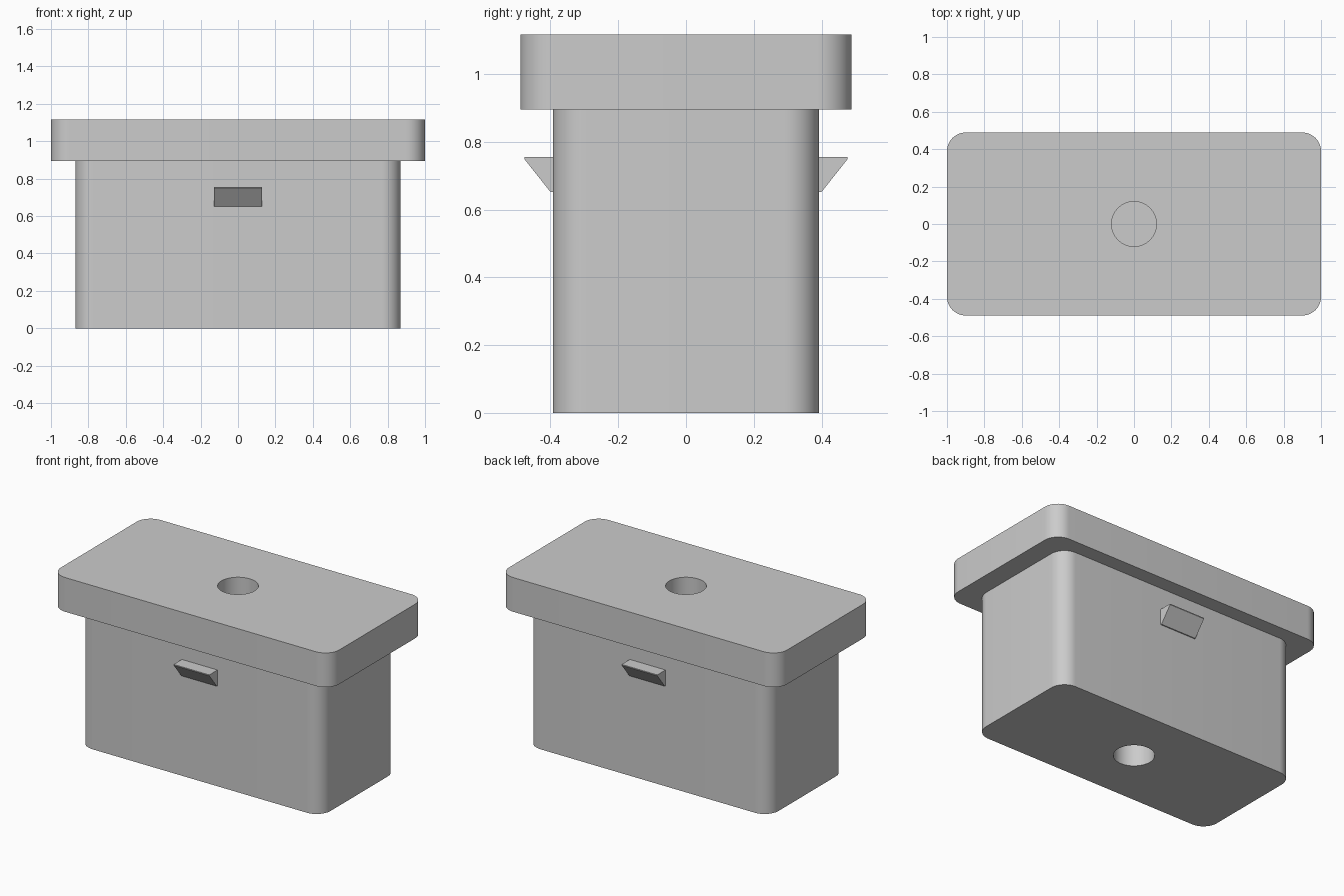
import bpy, bmesh
from math import sin, cos, pi, radians

cube = bpy.data.objects.get("Cube")
if cube:
    bpy.data.objects.remove(cube, do_unlink=True)

grey = bpy.data.materials.new("plain grey")
grey.use_nodes = True
COLOUR = (0.6, 0.6, 0.6, 1)
grey.diffuse_color = COLOUR
grey.node_tree.nodes["Principled BSDF"].inputs["Base Color"].default_value = COLOUR

PLUG_X, PLUG_Y = 0.87, 0.393
LID_X, LID_Y = 1.0, 0.489
LEDGE_Z, TOP_Z = 0.895, 1.117
CORNER, BORE = 0.1, 0.12


def rounded_outline(hx, hy, r, steps=12):
    pts = []
    for i, (sx, sy) in enumerate(((1, 1), (-1, 1), (-1, -1), (1, -1))):
        for k in range(steps + 1):
            a = (i + k / steps) * pi / 2
            pts.append((sx * (hx - r) + r * cos(a), sy * (hy - r) + r * sin(a)))
    return pts


def circle_outline(r, steps=48):
    return [(r * cos(2 * pi * k / steps), r * sin(2 * pi * k / steps)) for k in range(steps)]


def ring(bm, outline, z):
    verts = [bm.verts.new((x, y, z)) for x, y in outline]
    return [bm.edges.new((v, verts[i - 1])) for i, v in enumerate(verts)]


def finish(bm, name):
    bmesh.ops.recalc_face_normals(bm, faces=bm.faces[:])
    mesh = bpy.data.meshes.new(name)
    bm.to_mesh(mesh)
    bm.free()
    mesh.materials.append(grey)
    obj = bpy.data.objects.new(name, mesh)
    bpy.context.collection.objects.link(obj)
    return obj


# Housing: plug, overhanging lid and a bore straight through both
bm = bmesh.new()
plug, lid = rounded_outline(PLUG_X, PLUG_Y, CORNER), rounded_outline(LID_X, LID_Y, CORNER)
bore = circle_outline(BORE)
plug_low, plug_high = ring(bm, plug, 0), ring(bm, plug, LEDGE_Z)
lid_low, lid_high = ring(bm, lid, LEDGE_Z), ring(bm, lid, TOP_Z)
bore_low, bore_high = ring(bm, bore, 0), ring(bm, bore, TOP_Z)
for low, high in ((plug_low, plug_high), (plug_high, lid_low), (lid_low, lid_high), (bore_low, bore_high)):
    bmesh.ops.bridge_loops(bm, edges=low + high)
for outer, inner, up in ((plug_low, bore_low, -1), (lid_high, bore_high, 1)):
    bmesh.ops.triangle_fill(bm, edges=outer + inner, use_beauty=True, normal=(0, 0, up))
housing = finish(bm, "housing")
bpy.ops.object.select_all(action="DESELECT")
housing.select_set(True)
bpy.context.view_layer.objects.active = housing
bpy.ops.object.shade_smooth_by_angle(angle=radians(30))

# Snap clips: wedge profile swept along x, one on each long side
CLIP = [(0.385, 0.755), (0.477, 0.755), (0.477, 0.749), (0.4, 0.652), (0.385, 0.652)]
for name, side in (("front_clip", -1), ("back_clip", 1)):
    bm = bmesh.new()
    face = bm.faces.new([bm.verts.new((-0.128, side * y, z)) for y, z in CLIP])
    swept = bmesh.ops.extrude_face_region(bm, geom=[face])["geom"]
    bmesh.ops.translate(bm, vec=(0.256, 0, 0), verts=[v for v in swept if isinstance(v, bmesh.types.BMVert)])
    finish(bm, name)
